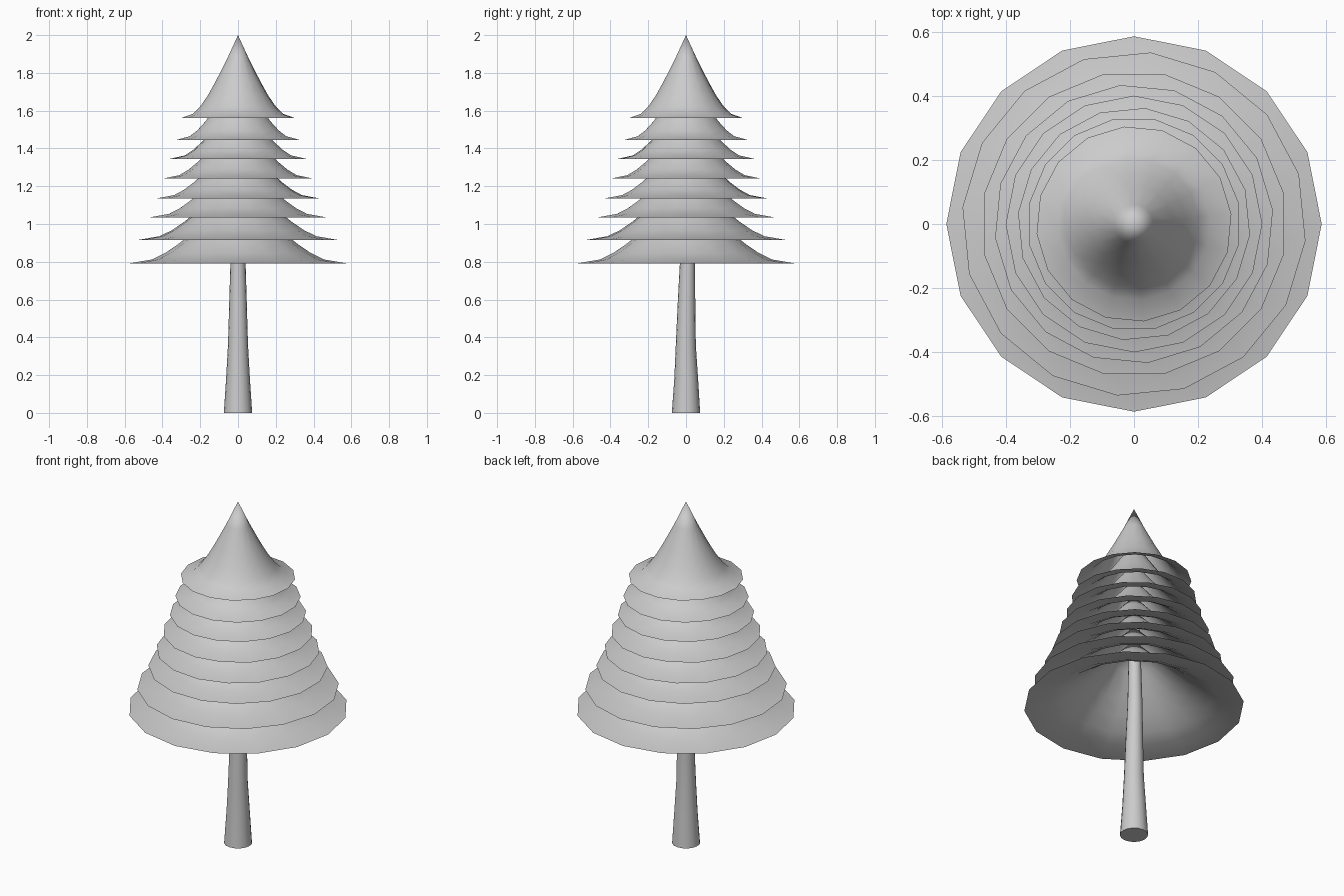
import bpy, bmesh, math

if "Cube" in bpy.data.objects:
    bpy.data.objects.remove(bpy.data.objects["Cube"])

SIDES = 16


def lathe(name, rings, turn=0.0, cap_bottom=False, cap_top=False):
    """Loft rings of (radius, z, y offset); radius 0 makes a tip."""
    bm = bmesh.new()
    loops = []
    for r, z, oy in rings:
        if r == 0:
            loops.append([bm.verts.new((0, oy, z))])
        else:
            loops.append([bm.verts.new((r * math.cos(turn + i * math.tau / SIDES),
                                        oy + r * math.sin(turn + i * math.tau / SIDES), z))
                          for i in range(SIDES)])
    for a, b in zip(loops, loops[1:]):
        for i in range(SIDES):
            j = (i + 1) % SIDES
            if len(b) == 1:
                bm.faces.new((a[i], a[j], b[0]))
            else:
                bm.faces.new((a[i], a[j], b[j], b[i]))
    if cap_bottom:
        bm.faces.new(loops[0][::-1])
    if cap_top:
        bm.faces.new(loops[-1])
    mesh = bpy.data.meshes.new(name)
    bm.to_mesh(mesh)
    bm.free()
    obj = bpy.data.objects.new(name, mesh)
    bpy.context.collection.objects.link(obj)
    bpy.context.view_layer.objects.active = obj
    obj.select_set(True)
    bpy.ops.object.shade_smooth_by_angle(angle=math.radians(40))
    obj.select_set(False)
    return obj


# Trunk: flared foot, slight lean towards the back
lathe("trunk", [(0.075, 0, 0), (0.063, 0.18, 0.001), (0.053, 0.36, -0.001),
                (0.046, 0.6, 0.003), (0.040, 0.8, 0.008), (0.03, 1.2, 0.005),
                (0.015, 1.6, 0)], cap_bottom=True, cap_top=True)

# Branch tiers: open flared skirts, each turned a little from the one below
profile = [(1, 0), (0.78, 0.055), (0.66, 0.14), (0.53, 0.27), (0.40, 0.43),
           (0.20, 0.70), (0, 1)]
tiers = [(0.585, 0.79, 0.40), (0.537, 0.915, 0.36), (0.477, 1.035, 0.34),
         (0.435, 1.135, 0.33), (0.400, 1.24, 0.33), (0.363, 1.345, 0.33),
         (0.333, 1.445, 0.36), (0.305, 1.56, 0.44)]
for n, (radius, z, height) in enumerate(tiers):
    lathe(f"branch_tier_{n + 1}",
          [(radius * r, z + height * h, 0) for r, h in profile],
          turn=math.radians(-5.6 * n))
